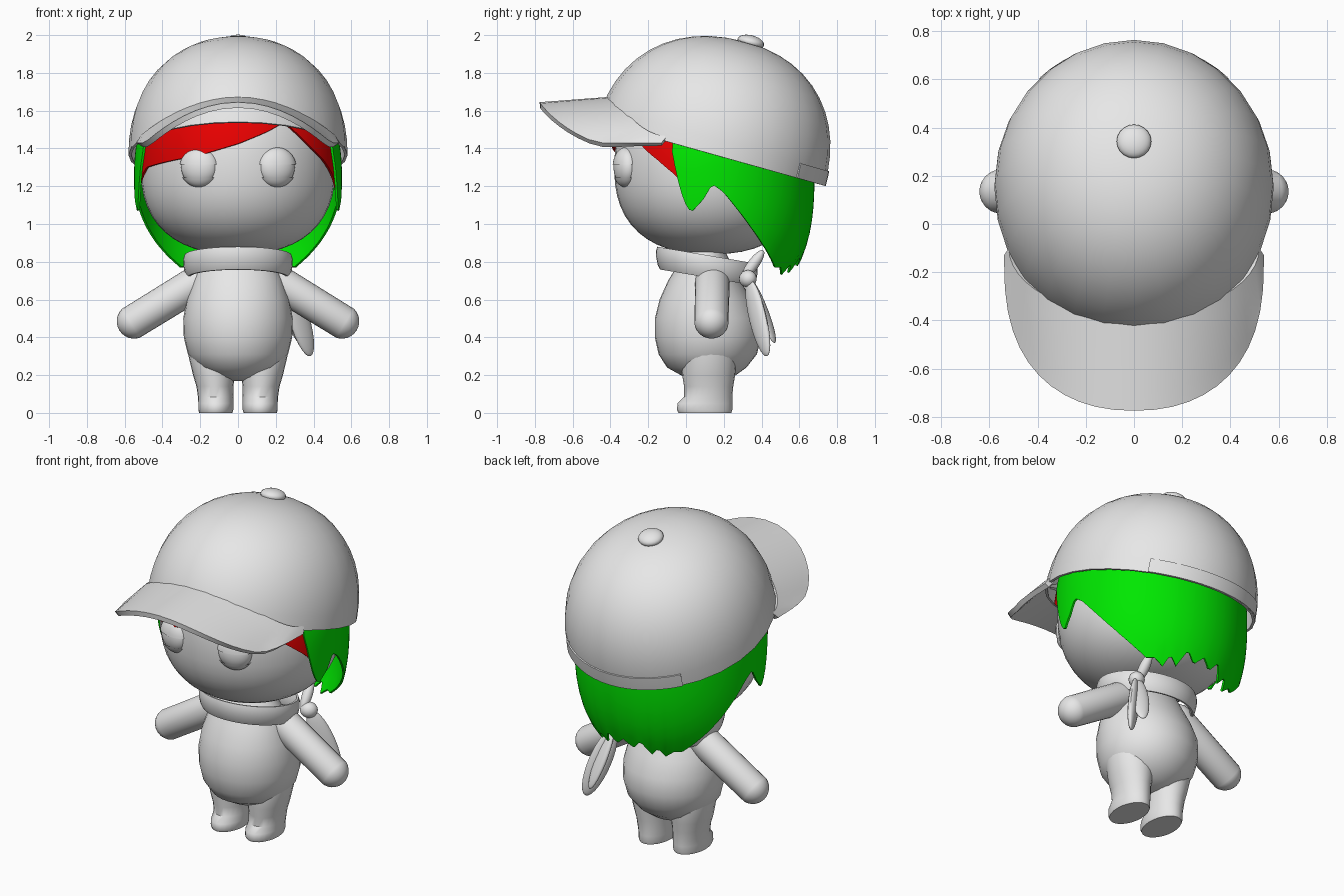
import bpy, bmesh, math
from math import sin, cos, pi, radians
from mathutils import Vector, Matrix

if "Cube" in bpy.data.objects:
    bpy.data.objects.remove(bpy.data.objects["Cube"])


def material(name, rgb):
    m = bpy.data.materials.new(name)
    m.diffuse_color = (*rgb, 1)
    m.use_nodes = True
    m.node_tree.nodes["Principled BSDF"].inputs["Base Color"].default_value = m.diffuse_color
    return m


GREY = material("light_grey", (0.8, 0.8, 0.8))
RED = material("red", (0.8, 0.0, 0.0))
GREEN = material("green", (0.0, 0.8, 0.0))


def finish(name, bm, mat=GREY, angle=40):
    bmesh.ops.recalc_face_normals(bm, faces=bm.faces)
    mesh = bpy.data.meshes.new(name)
    bm.to_mesh(mesh)
    bm.free()
    mesh.materials.append(mat)
    ob = bpy.data.objects.new(name, mesh)
    bpy.context.collection.objects.link(ob)
    bpy.ops.object.select_all(action='DESELECT')
    ob.select_set(True)
    bpy.context.view_layer.objects.active = ob
    bpy.ops.object.shade_smooth_by_angle(angle=radians(angle))
    return ob


def loft(name, rows, mat=GREY, closed=True, caps=False, loop=False, thick=0, angle=40):
    """Skin a grid of points; optionally close, cap or thicken it."""
    bm = bmesh.new()
    vs = [[bm.verts.new(p) for p in row] for row in rows]
    n, m = len(vs), len(vs[0])
    for i in range(n if loop else n - 1):
        for j in range(m if closed else m - 1):
            a, b = vs[i], vs[(i + 1) % n]
            bm.faces.new((a[j], a[(j + 1) % m], b[(j + 1) % m], b[j]))
    if caps:
        bm.faces.new(vs[0])
        bm.faces.new(vs[-1])
    bmesh.ops.remove_doubles(bm, verts=bm.verts, dist=0.0005)
    if thick:
        bmesh.ops.recalc_face_normals(bm, faces=bm.faces)
        bmesh.ops.solidify(bm, geom=bm.faces[:], thickness=thick)
    return finish(name, bm, mat, angle)


def ring(z, cx, cy, rx, ry, n=32):
    return [(cx + rx * cos(2 * pi * k / n), cy + ry * sin(2 * pi * k / n), z) for k in range(n)]


def spindle(name, a, b, rx, ry, seg=20, capsule=False):
    """Ellipsoid or capsule running from a to b."""
    a, b = Vector(a), Vector(b)
    bm = bmesh.new()
    bmesh.ops.create_uvsphere(bm, u_segments=seg, v_segments=14, radius=1)
    length = (b - a).length
    for v in bm.verts:
        up = v.co.z
        if capsule:
            z = up * rx + (length / 2 if up > 0.001 else -length / 2)
        else:
            z = up * length / 2
        v.co = Vector((v.co.x * rx, v.co.y * ry, z))
    rot = (b - a).to_track_quat('Z', 'Y').to_matrix().to_4x4()
    bm.transform(Matrix.Translation((a + b) / 2) @ rot)
    return finish(name, bm)


def interp(table, x):
    for (x0, y0), (x1, y1) in zip(table, table[1:]):
        if x <= x1:
            return y0 + (y1 - y0) * max(0, (x - x0) / (x1 - x0))
    return table[-1][1]


# Head: a slightly boxy ball
head = []
for k in range(25):
    t = -pi / 2 + pi * k / 24
    r = max(cos(t), 0) ** (2 / 2.4)
    z = 1.3 + math.copysign(0.46 * abs(sin(t)) ** (2 / 2.4), t)
    head.append(ring(z, 0, 0.13, 0.515 * r, 0.51 * r, 40))
loft("head", head)

# Eyes with upper and lower lids
for side in (-1, 1):
    place = Matrix.Translation((side * 0.205, -0.32, 1.3)) @ Matrix.Rotation(side * radians(16), 4, 'Z')
    for part, size in (("eyeball", 1.0), ("eyelids", 1.08)):
        bm = bmesh.new()
        bmesh.ops.create_uvsphere(bm, u_segments=32, v_segments=24, radius=1)
        if part == "eyelids":
            gap = [f for f in bm.faces if -0.45 < f.calc_center_median().z < 0.18]
            bmesh.ops.delete(bm, geom=gap, context='FACES')
        bm.transform(place @ Matrix.Diagonal((0.098 * size, 0.06 * size, 0.098 * size, 1)))
        finish(part, bm)


# Hair shells hugging the head
def hair_radius(z):
    q = abs(z - 1.25) / (0.72 if z < 1.25 else 0.55)
    return (1 - q ** 2.5) ** 0.4


def hair(name, mat, angles, top, bottom, size):
    rows = []
    for a in angles:
        zb, col = bottom(a), []
        for k in range(11):
            z = top + (zb - top) * k / 10
            r = size * hair_radius(z)
            col.append((r * sin(radians(a)), 0.13 + r * cos(radians(a)), z))
        rows.append(col)
    loft(name, rows, mat, closed=False, thick=0.012)


BACK = [(0, 0.82), (7, 0.77), (13, 0.83), (20, 0.74), (25, 0.79), (30, 0.73), (36, 0.77), (42, 0.77),
        (50, 0.83), (58, 0.9), (66, 0.98), (75, 1.08), (83, 1.17), (89, 1.21), (94, 1.13),
        (101, 1.06), (105, 1.12), (108, 1.22), (112, 1.38)]
FRINGE = [(-82, 1.18), (-74, 1.24), (-65, 1.3), (-45, 1.33), (-22, 1.365), (0, 1.425), (18, 1.49),
          (30, 1.54), (48, 1.4), (58, 1.34), (68, 1.27), (80, 1.17)]
hair("back_hair", GREEN, range(-112, 113, 2), 1.5, lambda a: interp(BACK, abs(a)), 0.55)
hair("fringe", RED, range(98, 261, 2), 1.6, lambda a: interp(FRINGE, 180 - a), 0.535)


# Cap crown, in a frame tipped back
def cap_point(a, h, grow=0.0):
    r = (1 - min(h / 0.62, 1) ** 2.2) ** (1 / 2.2)
    x = (0.58 + grow) * r * sin(a)
    d = ((0.6 if cos(a) > 0 else 0.65) + grow) * r * cos(a)
    return (x, 0.155 + 0.963 * d + 0.27 * h, 1.365 - 0.27 * d + 0.963 * h)


heights = [0.62 * sin(pi / 2 * k / 12) for k in range(13)]
loft("cap_crown", [[cap_point(2 * pi * k / 28, h) for k in range(28)] for h in heights], thick=0.015)
loft("cap_strap", [[cap_point(radians(a), h, 0.007) for a in range(-42, 43, 6)]
                   for h in (0, 0.04, 0.08)], closed=False, thick=0.008)
spindle("cap_button", (0, 0.334, 1.928), (0, 0.352, 1.998), 0.072, 0.072)

# Arched cap brim
brim = []
for k in range(25):
    t = -pi / 2 + pi * k / 24
    s, c = sin(t), max(cos(t), 0)
    xi, xo = 0.52 * s, 0.54 * math.copysign(abs(s) ** 0.9, s)
    inner = Vector((xi, -0.1 - 0.28 * c, 1.45 + 0.225 * (1 - (xi / 0.54) ** 2)))
    outer = Vector((xo, -0.13 - 0.645 * c ** 0.75, max(1.43, 1.425 + 0.22 * (1 - (xo / 0.5) ** 2))))
    brim.append([inner.lerp(outer, j / 5) for j in range(6)])
loft("cap_brim", brim, closed=False, thick=0.03)

# Torso: z, half width, front y, back y
TORSO = [(0.17, 0.05, 0.06, 0.18), (0.19, 0.13, -0.01, 0.25), (0.24, 0.21, -0.1, 0.32),
         (0.31, 0.265, -0.145, 0.375), (0.4, 0.287, -0.165, 0.4), (0.5, 0.29, -0.165, 0.39),
         (0.6, 0.272, -0.14, 0.345), (0.7, 0.238, -0.095, 0.29), (0.79, 0.2, -0.04, 0.24),
         (0.87, 0.15, 0.0, 0.2)]
loft("torso", [ring(z, 0, (f + b) / 2, w, (b - f) / 2) for z, w, f, b in TORSO], caps=True)

# Legs with small toes: z, inner x, outer x, front y, back y
LEG = [(0, 0.03, 0.205, -0.04, 0.24), (0.015, 0.025, 0.21, -0.048, 0.245), (0.05, 0.025, 0.21, -0.045, 0.245),
       (0.085, 0.025, 0.212, -0.01, 0.245), (0.14, 0.025, 0.22, -0.01, 0.25), (0.2, 0.015, 0.238, -0.02, 0.26),
       (0.3, 0.0, 0.262, -0.02, 0.27), (0.42, 0.0, 0.27, 0.0, 0.26)]
for side in (-1, 1):
    loft("leg", [ring(z, side * (i + o) / 2, (f + b) / 2, (o - i) / 2, (b - f) / 2, 24)
                 for z, i, o, f, b in LEG], caps=True)
    # Arms
    spindle("arm", (side * 0.2, 0.14, 0.7), (side * 0.55, 0.135, 0.485), 0.092, 0.092, 24, True)

# Scarf band, sloping down to the back
band = []
for k in range(40):
    a = 2 * pi * k / 40
    row = []
    for j in range(10):
        b = 2 * pi * j / 10
        r = 1 + 0.07 * cos(b) + 0.03 * sin(b)
        y = 0.11 - 0.25 * r * cos(a)
        row.append((0.27 * r * sin(a), y, 0.822 - 0.17 * (y + 0.16) + 0.062 * sin(b)))
    band.append(row)
loft("scarf_band", band, loop=True)

# Scarf knot, loop and tails
spindle("scarf_knot", (0.26, 0.32, 0.665), (0.25, 0.335, 0.755), 0.05, 0.045)
spindle("scarf_loop", (0.23, 0.3, 0.71), (0.22, 0.41, 0.86), 0.03, 0.03)
spindle("scarf_tail", (0.26, 0.33, 0.71), (0.385, 0.43, 0.3), 0.028, 0.065)
spindle("scarf_tail", (0.26, 0.34, 0.71), (0.33, 0.47, 0.37), 0.05, 0.022)
